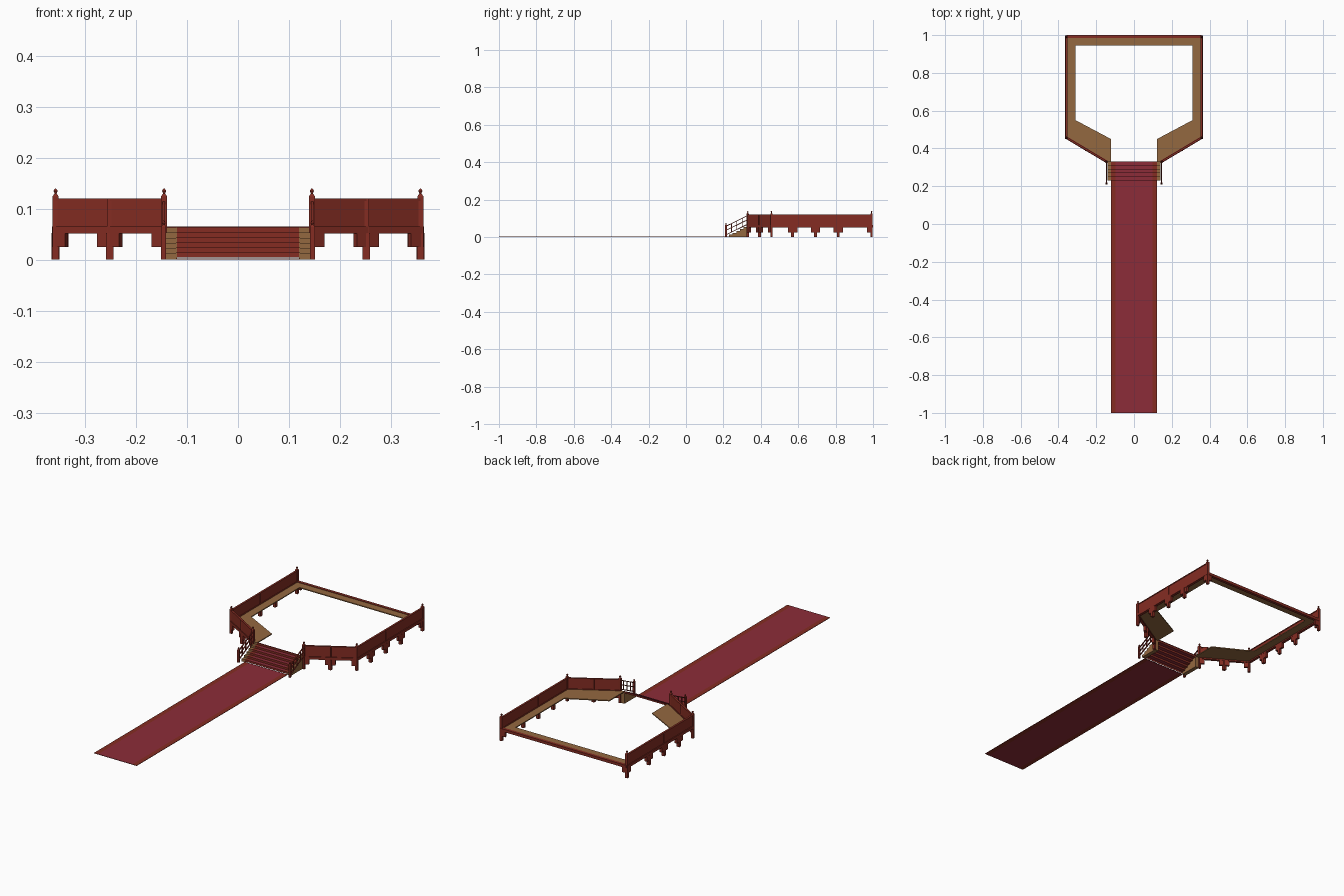
import bpy, bmesh, math
from mathutils import Vector, Matrix

if "Cube" in bpy.data.objects:
    bpy.data.objects.remove(bpy.data.objects["Cube"])


def material(name, rgb):
    m = bpy.data.materials.new(name)
    lin = [c / 12.92 if c <= 0.04045 else ((c + 0.055) / 1.055) ** 2.4 for c in rgb]
    m.diffuse_color = (*lin, 1)
    m.use_nodes = True
    m.node_tree.nodes["Principled BSDF"].inputs["Base Color"].default_value = m.diffuse_color
    return m


RED = material("red wood", (0.52, 0.175, 0.135))
CRIMSON = material("crimson carpet", (0.55, 0.175, 0.22))
TAN = material("tan wood", (0.58, 0.41, 0.25))


def bar(bm, p, q, width, height):
    """Box running from p to q."""
    p, q = Vector(p), Vector(q)
    d = q - p
    # keep vertical bars square to the world axes
    rot = (Matrix.Rotation(math.pi / 2, 4, 'Y') if abs(d.normalized().z) > 0.99
           else d.to_track_quat('X', 'Z').to_matrix().to_4x4())
    mat = (Matrix.Translation((p + q) / 2) @ rot
           @ Matrix.Diagonal((d.length, width, height, 1)))
    bmesh.ops.create_cube(bm, size=1, matrix=mat)


def turned(bm, x, y, z1, z2, r1, r2):
    """Square tapered piece between two heights."""
    bmesh.ops.create_cone(bm, cap_ends=True, segments=4, radius1=r1, radius2=r2, depth=z2 - z1,
                          matrix=Matrix.Translation((x, y, (z1 + z2) / 2))
                          @ Matrix.Rotation(math.pi / 4, 4, 'Z'))


def prism(bm, pts, offset):
    face = bm.faces.new([bm.verts.new(p) for p in pts])
    ext = bmesh.ops.extrude_face_region(bm, geom=[face])
    bmesh.ops.translate(bm, vec=offset,
                        verts=[v for v in ext["geom"] if isinstance(v, bmesh.types.BMVert)])


def finish(name, bm, mats, mirror=True, normals=True):
    if normals:
        bmesh.ops.recalc_face_normals(bm, faces=bm.faces)
    me = bpy.data.meshes.new(name)
    bm.to_mesh(me)
    bm.free()
    ob = bpy.data.objects.new(name, me)
    bpy.context.collection.objects.link(ob)
    for m in mats:
        me.materials.append(m)
    if mirror:
        ob.modifiers.new("mirror", 'MIRROR').use_clip = False
    return ob


# plan of the right half: stair end, front corner, back corner
A, B, C = Vector((0.145, 0.33, 0)), Vector((0.358, 0.457, 0)), Vector((0.358, 0.992, 0))
MID, SIDE = (A + B) / 2, Vector((0.358, 0.692, 0))


def at(v, z):
    return (v.x, v.y, z)


# deck ring
half = [(0.36, 0.995), (0.36, 0.457), (0.145, 0.33), (0.122, 0.33),
        (0.122, 0.45), (0.31, 0.55), (0.31, 0.945)]
bm = bmesh.new()
prism(bm, [(x, y, 0.058) for x, y in half] + [(0, 0.945, 0.058), (0, 0.995, 0.058)], (0, 0, 0.005))
finish("deck", bm, [TAN])

# edge beams under the walls and across the back
bm = bmesh.new()
bar(bm, at(A, 0.0585), at(B, 0.0585), 0.014, 0.014)
bar(bm, at(B, 0.0585), at(C, 0.0585), 0.014, 0.014)
bar(bm, (0, 0.992, 0.0585), at(C, 0.0585), 0.015, 0.014)
finish("edge_beam", bm, [RED])

# wall panels with a top rail
bm = bmesh.new()
for p, q in ((A, B), (B, C)):
    bar(bm, at(p, 0.09), at(q, 0.09), 0.006, 0.054)
    bar(bm, at(p, 0.1175), at(q, 0.1175), 0.010, 0.005)
finish("wall_panel", bm, [RED])

# main posts with finials, and plain middle posts
bm = bmesh.new()
for v in (A, B, C):
    bar(bm, at(v, 0), at(v, 0.124), 0.012, 0.012)
    turned(bm, v.x, v.y, 0.124, 0.130, 0.0085, 0.003)
    turned(bm, v.x, v.y, 0.129, 0.135, 0.002, 0.006)
    turned(bm, v.x, v.y, 0.135, 0.140, 0.006, 0.001)
for v in (MID, SIDE):
    bar(bm, at(v, 0.052), at(v, 0.12), 0.011, 0.011)
finish("posts", bm, [RED])

# legs with wide brackets under the beam
bm = bmesh.new()
dab, dbc = (B - A).normalized(), Vector((0, 1, 0))
for v, d in ((MID, dab), (SIDE, dbc), (SIDE - dbc * 0.122, dbc), (SIDE + dbc * 0.122, dbc)):
    bar(bm, at(v, 0), at(v, 0.052), 0.015, 0.015)
    bar(bm, at(v - d * 0.025, 0.0385), at(v + d * 0.025, 0.0385), 0.013, 0.027)
for v, d in ((A, dab), (B, -dab), (C, -dbc), (C, Vector((-1, 0, 0)))):
    bar(bm, at(v, 0.0385), at(v + d * 0.025, 0.0385), 0.011, 0.027)
finish("legs", bm, [RED])

# stepped outline of the stair: (y, z)
N, Y0, Y1, Z0, RISE = 6, 0.23, 0.328, 0.004, 0.010
run = (Y1 - Y0) / (N - 1)
steps = [(Y0, Z0)]
for i in range(N):
    z = Z0 + RISE * (i + 1)
    steps.append((Y0 + run * i, z))
    if i < N - 1:
        steps.append((Y0 + run * (i + 1), z))

# tan solid stair sides
bm = bmesh.new()
prism(bm, [(0.12, y, z - 0.001) for y, z in steps] + [(0.12, Y1 + 0.002, Z0 + N * RISE - 0.001),
      (0.12, Y1 + 0.002, 0), (0.12, Y0, 0)], (0.021, 0, 0))
finish("stair_side", bm, [TAN])

# thin stair treads: red risers and borders, crimson centre
bm = bmesh.new()
xs = (-0.122, -0.098, 0.098, 0.122)
rows = [[bm.verts.new((x, y, z)) for x in xs] for y, z in steps + [(Y1 + 0.004, Z0 + N * RISE)]]
for a, b in zip(rows, rows[1:]):
    for k in range(3):
        f = bm.faces.new((a[k], a[k + 1], b[k + 1], b[k]))
        f.normal_update()
        f.material_index = 1 if k == 1 and f.normal.z > 0.5 else 0
finish("stair_treads", bm, [RED, CRIMSON], mirror=False, normals=False)

# long carpet on the ground with borders
bm = bmesh.new()
bar(bm, (0, -1, 0.001), (0, Y0, 0.001), 0.196, 0.002)
finish("carpet", bm, [CRIMSON], mirror=False)
bm = bmesh.new()
bar(bm, (0.110, -1, 0.001), (0.110, Y0, 0.001), 0.024, 0.002)
finish("carpet_border", bm, [RED])

# stair railing: lower post, sloped rails, balusters
bm = bmesh.new()
RX, YL = 0.146, 0.214
bar(bm, (RX, YL, 0), (RX, YL, 0.064), 0.010, 0.010)
turned(bm, RX, YL, 0.064, 0.069, 0.007, 0.003)
turned(bm, RX, YL, 0.068, 0.072, 0.002, 0.005)
turned(bm, RX, YL, 0.072, 0.077, 0.005, 0.001)
slope = 0.057 / (0.33 - YL)
for z in (0.012, 0.036, 0.058):
    bar(bm, (RX, YL, z), (RX, 0.33, z + 0.057), 0.005, 0.004)
for i in (1, 2, 3):
    y = YL + (0.33 - YL) * i / 4
    dz = slope * (y - YL)
    bar(bm, (RX, y, 0.012 + dz), (RX, y, 0.058 + dz), 0.004, 0.004)
finish("stair_railing", bm, [RED])
